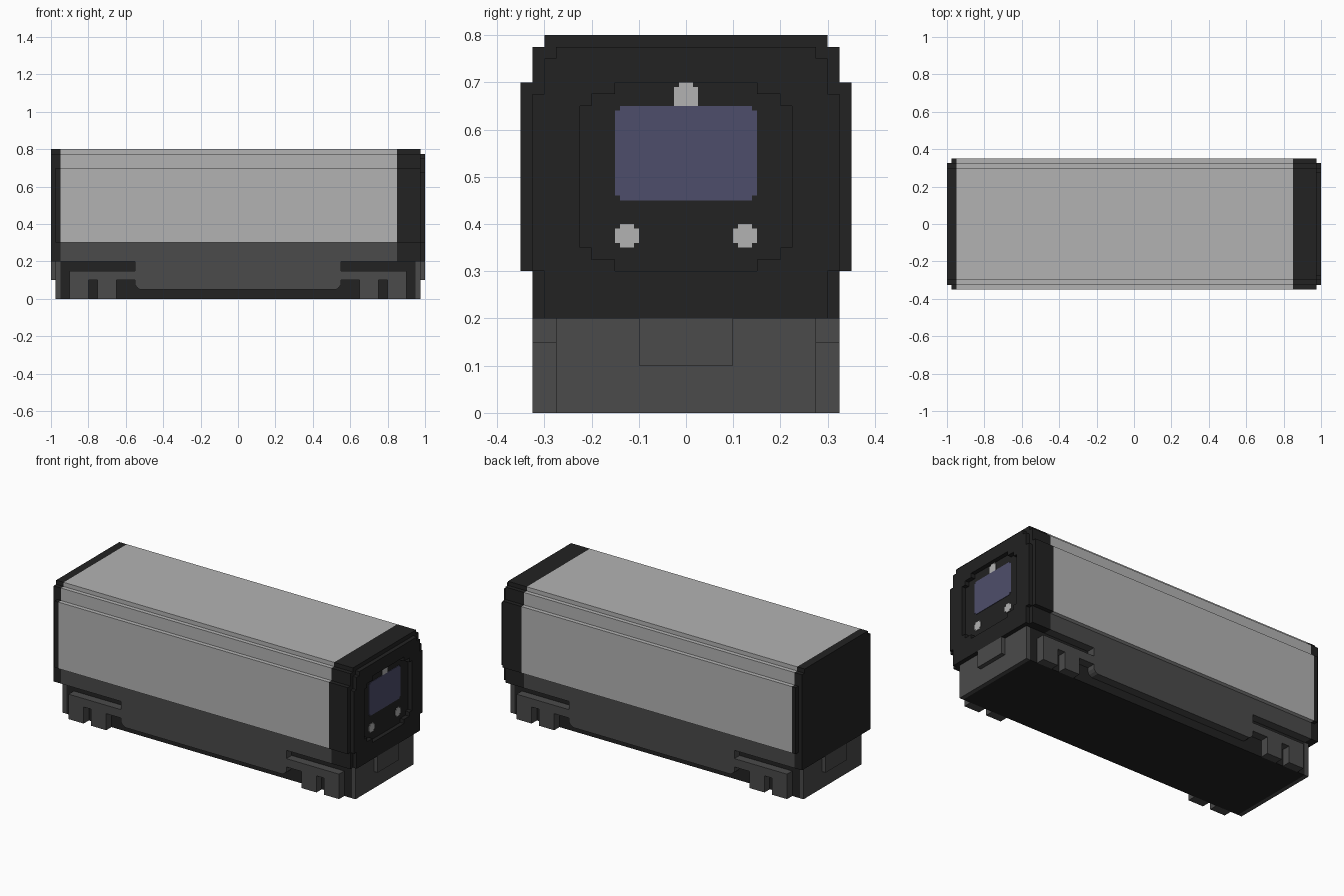
import bpy, bmesh
from mathutils import Vector

old = bpy.data.objects.get("Cube")
if old:
    bpy.data.objects.remove(old, do_unlink=True)


def material(name, r, g, b):
    m = bpy.data.materials.new(name)
    m.use_nodes = True
    m.diffuse_color = (r, g, b, 1)
    bsdf = m.node_tree.nodes["Principled BSDF"]
    bsdf.inputs["Base Color"].default_value = (r, g, b, 1)
    bsdf.inputs["Roughness"].default_value = 0.8
    return m


LIGHT = material("light grey", 0.45, 0.45, 0.45)
DARK = material("near black", 0.016, 0.016, 0.016)
GREY = material("dark grey", 0.069, 0.069, 0.069)
GLASS = material("blue glass", 0.076, 0.076, 0.147)


def prism(name, mat, points, axis, start, end):
    """Extrude a 2D outline: (y, z) along x, or (x, z) along y."""
    bm = bmesh.new()
    place = (lambda a, b: Vector((start, a, b))) if axis == "x" else (lambda a, b: Vector((a, start, b)))
    step = Vector((end - start, 0, 0)) if axis == "x" else Vector((0, end - start, 0))
    face = bm.faces.new([bm.verts.new(place(a, b)) for a, b in points])
    grown = bmesh.ops.extrude_face_region(bm, geom=[face])["geom"]
    bmesh.ops.translate(bm, vec=step, verts=[v for v in grown if isinstance(v, bmesh.types.BMVert)])
    bmesh.ops.recalc_face_normals(bm, faces=bm.faces)
    mesh = bpy.data.meshes.new(name)
    bm.to_mesh(mesh)
    bm.free()
    mesh.materials.append(mat)
    obj = bpy.data.objects.new(name, mesh)
    bpy.context.collection.objects.link(obj)
    return obj


def stepped(*bands):
    """Symmetric stepped outline from (half width, bottom, top) bands."""
    side = [p for w, low, high in bands for p in ((w, low), (w, high))]
    return side + [(-y, z) for y, z in reversed(side)]


def rect(a0, a1, b0, b1):
    return [(a0, b0), (a1, b0), (a1, b1), (a0, b1)]


def notched(a, b, w, h, n=0.01):
    """Rectangle with small square notches at its corners."""
    return [(a + y, b + z) for y, z in stepped((w - n, -h, n - h), (w, n - h, h - n), (w - n, h - n, h))]


# Main shell, driving cab and rear wall
roof = ((0.35, 0.3, 0.7), (0.325, 0.7, 0.775), (0.3, 0.775, 0.8))
full = ((0.325, 0.2, 0.3),) + roof
prism("body_shell", LIGHT, stepped(*roof), "x", -0.95, 0.85)
prism("cab_shell", DARK, stepped(*full), "x", 0.85, 0.975)
prism("rear_rim", DARK, stepped(*full), "x", -0.975, -0.95)
prism("rear_wall", DARK, stepped((0.325, 0.2, 0.775), (0.3, 0.775, 0.8)), "x", -1, -0.975)

# Nose layer with a recessed panel
nose = prism("nose", DARK, stepped((0.3, 0.2, 0.3), (0.325, 0.3, 0.675), (0.3, 0.675, 0.75),
                                   (0.275, 0.75, 0.775)), "x", 0.975, 1)
cutter = prism("panel_cutter", DARK, stepped((0.15, 0.3, 0.325), (0.2, 0.325, 0.35), (0.225, 0.35, 0.65),
                                             (0.2, 0.65, 0.675), (0.15, 0.675, 0.7)), "x", 0.9, 1.1)
cutter.hide_render = True
cutter.hide_set(True)
cut = nose.modifiers.new("panel_recess", "BOOLEAN")
cut.operation = "DIFFERENCE"
cut.solver = "EXACT"
cut.object = cutter

# Window and lamps in the recess
prism("window", GLASS, notched(0, 0.55, 0.15, 0.1), "x", 0.974, 0.978)
prism("top_lamp", LIGHT, stepped((0.025, 0.65, 0.69), (0.015, 0.69, 0.7)), "x", 0.974, 0.978)
for side, label in ((1, "back"), (-1, "front")):
    prism(label + "_headlamp", LIGHT, notched(side * 0.125, 0.375, 0.025, 0.025), "x", 0.974, 0.978)

# Skirt: full-length upper band with a deep middle section
skirt = [(0.85, 0.3), (0.85, 0.2), (0.55, 0.2), (0.55, 0.075), (0.54, 0.06), (0.525, 0.05)]
mirrored = [(-x, z) for x, z in reversed(skirt[2:])] + [(-0.95, 0.2), (-0.95, 0.3)]
prism("skirt", GREY, skirt + mirrored, "y", -0.325, 0.325)

# Underframe core
prism("underframe", DARK, rect(-0.275, 0.275, 0, 0.2), "x", -0.95, 0.95)

# Wheel frames, end beams and couplers at both ends
frame = [(0.55, 0.15), (0.55, 0.1), (0.65, 0.1), (0.65, 0), (0.75, 0), (0.75, 0.1),
         (0.8, 0.1), (0.8, 0), (0.9, 0), (0.9, 0.15)]
for end, end_name in ((1, "cab"), (-1, "rear")):
    prism(end_name + "_end_beam", GREY, rect(-0.275, 0.275, 0, 0.2), "x", end * 0.95, end * 0.975)
    prism(end_name + "_coupler", GREY, rect(-0.1, 0.1, 0.1, 0.2), "x", end * 0.975, end)
    for side, label in ((1, "back"), (-1, "front")):
        prism(f"{end_name}_{label}_wheel_frame", GREY, [(end * x, z) for x, z in frame],
              "y", side * 0.275, side * 0.325)
